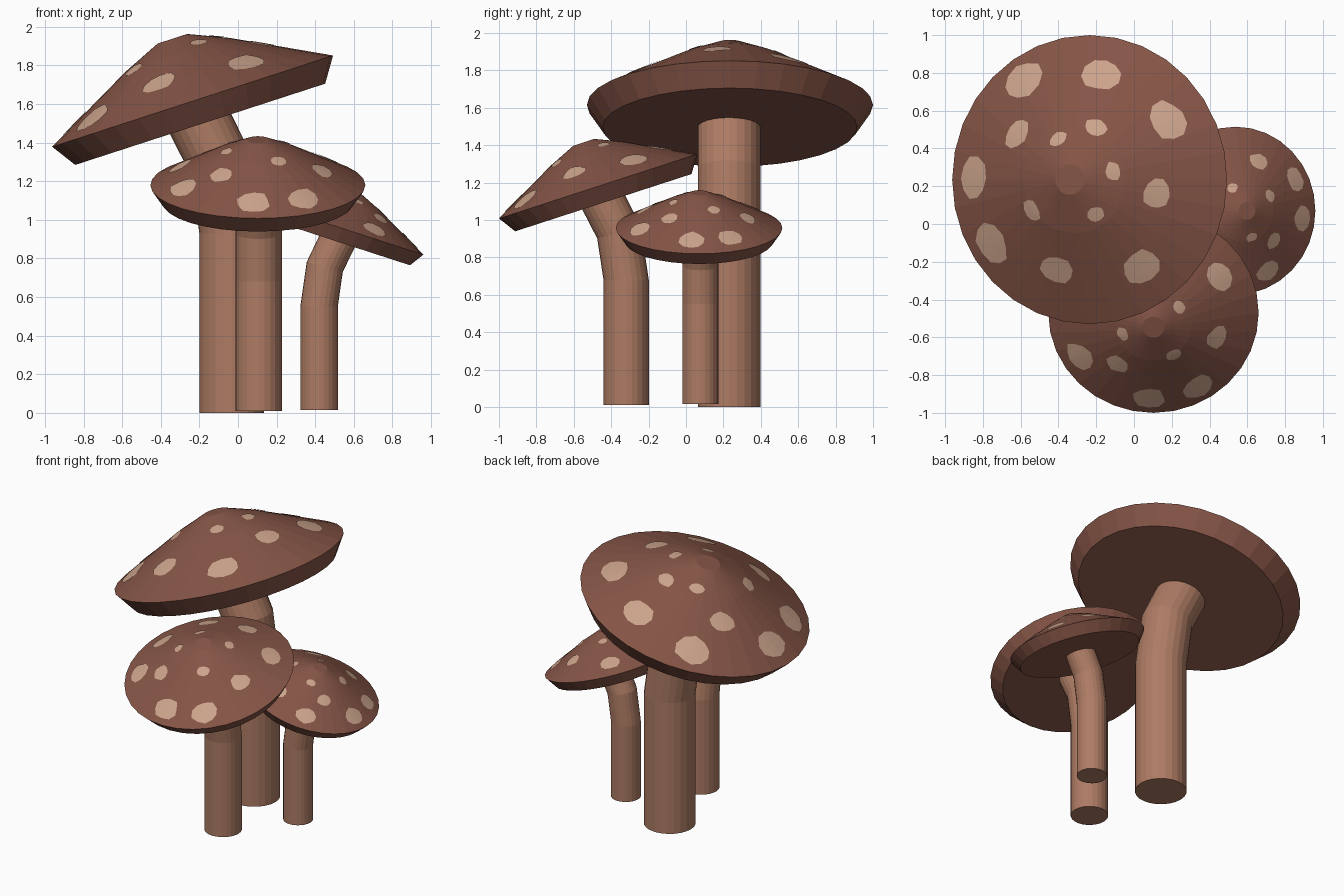
import bpy, bmesh, math, random
from mathutils import Matrix, Vector

if "Cube" in bpy.data.objects:
    bpy.data.objects.remove(bpy.data.objects["Cube"])

random.seed(4)

def material(name, rgb):
    m = bpy.data.materials.new(name)
    m.diffuse_color = (*rgb, 1)
    m.use_nodes = True
    m.node_tree.nodes["Principled BSDF"].inputs["Base Color"].default_value = m.diffuse_color
    return m

CAP = material("cap_brown", (0.235, 0.09, 0.062))
SPOT = material("spot_tan", (0.6, 0.37, 0.26))
STEM = material("stem_tan", (0.42, 0.20, 0.127))

TILT = math.radians(18)
# upper cap profile as (radius, height), in units of the rim radius
DOME = [(1, 0), (0.68, 0.168), (0.37, 0.33), (0.105, 0.444), (0, 0.446)]

def finish(bm, name, mat, matrix=None):
    if matrix:
        bm.transform(matrix)
    me = bpy.data.meshes.new(name)
    bm.to_mesh(me)
    bm.free()
    me.materials.append(mat)
    ob = bpy.data.objects.new(name, me)
    bpy.context.collection.objects.link(ob)

def skin(bm, rings):
    for a, b in zip(rings, rings[1:]):
        n = len(a)
        for i in range(n):
            j = (i + 1) % n
            bm.faces.new((a[i], a[j], b[j], b[i]))

def ring(bm, mat, r, n):
    return [bm.verts.new(mat @ Vector((r * math.cos(2 * math.pi * i / n),
                                       r * math.sin(2 * math.pi * i / n), 0)))
            for i in range(n)]

def dome_height(r):
    for (r1, h1), (r0, h0) in zip(DOME, DOME[1:]):
        if r >= r0:
            return h1 + (h0 - h1) * (r1 - r) / (r1 - r0)
    return DOME[-1][1]

def cap(name, frame, R):
    bm = bmesh.new()
    prof = [(0.89, -0.165)] + DOME[:-1]
    rings = [ring(bm, Matrix.Translation((0, 0, h * R)), r * R, 32) for r, h in prof]
    skin(bm, rings)
    bm.faces.new(rings[0][::-1])
    bm.faces.new(rings[-1])
    finish(bm, name, CAP, frame)

def stem(name, base, lean, r, path):
    # path: (distance along the lean, height, tilt of the ring)
    bm = bmesh.new()
    axis = Vector((0, 0, 1)).cross(lean)
    rings = [ring(bm, Matrix.Translation(Vector((base[0], base[1], z)) + lean * d)
                  @ Matrix.Rotation(t, 4, axis), r, 24) for d, z, t in path]
    skin(bm, rings)
    bm.faces.new(rings[0][::-1])
    bm.faces.new(rings[-1])
    finish(bm, name, STEM)

def spots(name, frame, R, centres):
    # irregular patches laid on the dome, placed by their plan position
    bm = bmesh.new()
    inv = frame.to_3x3().inverted()
    up = frame.to_3x3() @ Vector((0, 0, 1))
    o = frame.translation

    def on_dome(x, y):
        k = min(math.hypot(x, y) / R, 0.99)
        return bm.verts.new((x, y, dome_height(k) * R + 0.004))

    for x, y in centres:
        p = Vector((0, 0, 0))
        for _ in range(25):
            h = dome_height(min(p.xy.length / R, 1)) * R
            dx, dy = x - o.x, y - o.y
            dz = (h - up.x * dx - up.y * dy) / up.z
            p = inv @ Vector((dx, dy, dz))
        rad = p.xy.normalized()
        tan = Vector((-rad.y, rad.x))
        size = 0.15 * p.xy.length + 0.014 * R
        c = on_dome(p.x, p.y)
        n = 10
        jit = [random.uniform(0.88, 1.1) for _ in range(n)]
        loops = []
        for f in (0.5, 1):
            loop = []
            for i in range(n):
                a = 2 * math.pi * i / n
                q = p.xy + (rad * 0.85 * math.cos(a) + tan * 1.12 * math.sin(a)) * size * jit[i] * f
                loop.append(on_dome(q.x, q.y))
            loops.append(loop)
        skin(bm, loops[::-1])
        for i in range(n):
            bm.faces.new((c, loops[0][i], loops[0][(i + 1) % n]))
    bmesh.ops.recalc_face_normals(bm, faces=bm.faces)
    for f in bm.faces:
        if f.normal.z < 0:
            f.normal_flip()
    finish(bm, name, SPOT, frame)

def mushroom(size, base, stem_r, bottom, lean, centre, R, centres):
    lean = Vector(lean)
    frame = Matrix.Translation(centre) @ Matrix.Rotation(TILT, 4, Vector((0, 0, 1)).cross(lean))
    cap(size + "_cap", frame, R)
    spots(size + "_cap_spots", frame, R, centres)
    end = frame @ Vector((0, 0, -0.14 * R))
    reach = (end - Vector((*base, 0))).dot(lean)
    z = centre[2]
    stem(size + "_stem", base, lean, stem_r,
         [(0, bottom, 0), (0, 0.576 * z, 0), (reach * 0.3, 0.79 * z, math.radians(15)),
          (reach, end.z, TILT)])

# tall mushroom leaning left
mushroom("large", (-0.033, 0.23), 0.167, 0, (-1, 0, 0), (-0.235, 0.235, 1.615), 0.765,
         [(-0.85, 0.24), (-0.59, 0.76), (-0.17, 0.79), (0.18, 0.55), (0.12, 0.16),
          (0.04, -0.23), (-0.41, -0.24), (-0.75, -0.11), (-0.62, 0.48), (-0.4, 0.45),
          (-0.2, 0.51), (-0.11, 0.28), (-0.2, 0.05), (-0.54, 0.07)])
# middle mushroom leaning forward
mushroom("medium", (0.107, -0.32), 0.121, 0.01, (0, -1, 0), (0.103, -0.47, 1.18), 0.557,
         [(0.45, -0.28), (0.24, -0.44), (-0.06, -0.58), (-0.29, -0.70), (-0.09, -0.74),
          (0.21, -0.69), (0.44, -0.60), (0.34, -0.86), (0.08, -0.92), (-0.3, -0.42),
          (-0.02, -0.4), (0.17, -0.14), (-0.12, -0.16)])
# small mushroom leaning right
mushroom("small", (0.42, 0.077), 0.097, 0.015, (1, 0, 0), (0.537, 0.07, 0.957), 0.445,
         [(0.66, 0.33), (0.85, 0.24), (0.72, 0.15), (0.89, 0.03), (0.74, -0.09),
          (0.71, -0.25), (0.62, -0.07), (0.52, 0.19), (0.48, -0.22), (0.36, 0.34),
          (0.22, 0.1), (0.43, 0.02), (0.28, -0.12)])
